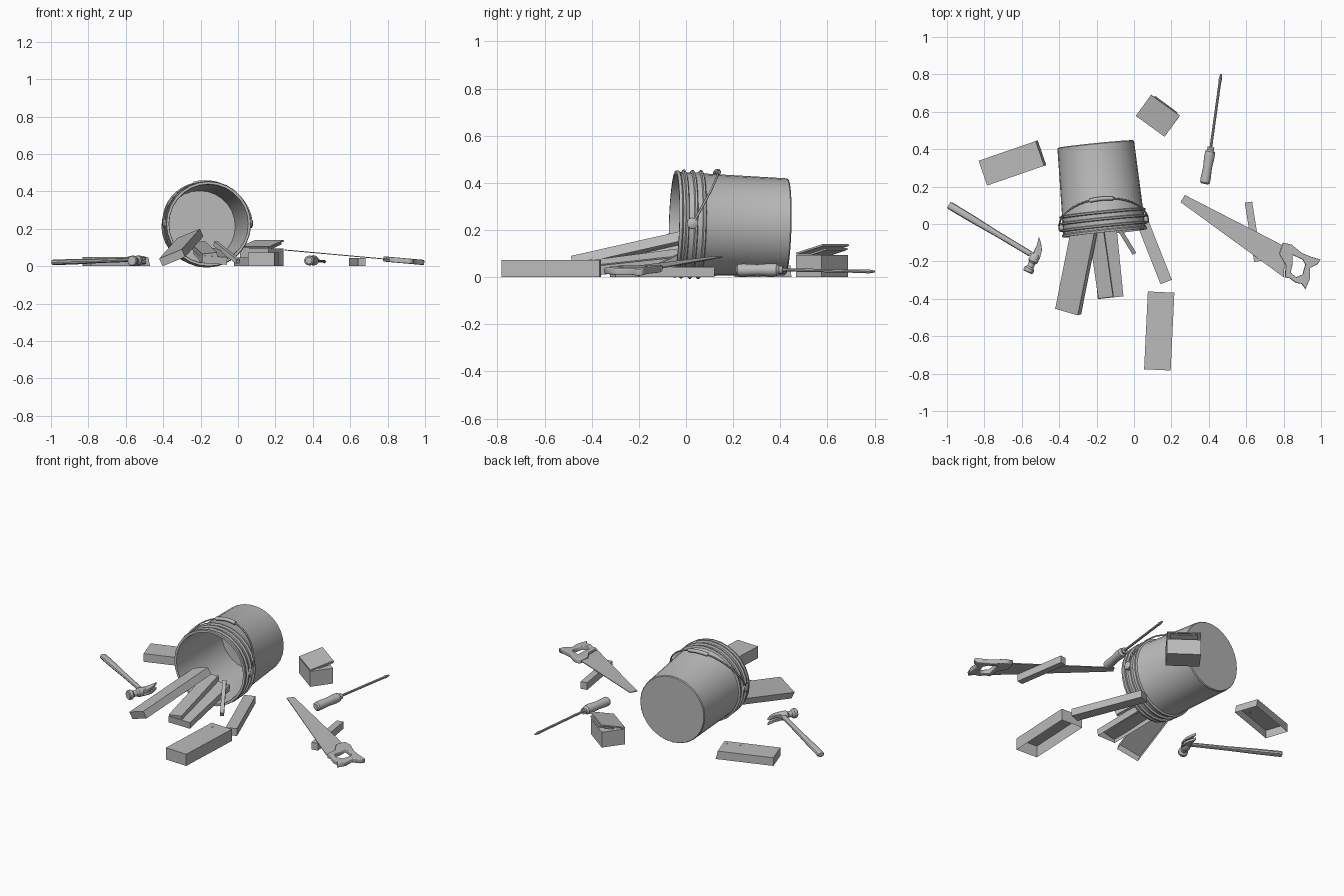
import bpy, bmesh, math
from mathutils import Vector, Matrix

if "Cube" in bpy.data.objects:
    bpy.data.objects.remove(bpy.data.objects["Cube"])

grey = bpy.data.materials.new("plain_grey")
grey.use_nodes = True
COL = (0.5, 0.5, 0.5, 1)
grey.diffuse_color = COL
grey.node_tree.nodes["Principled BSDF"].inputs["Base Color"].default_value = COL


def finish(name, bm, matrix=None, smooth=False):
    bmesh.ops.recalc_face_normals(bm, faces=bm.faces)
    me = bpy.data.meshes.new(name)
    bm.to_mesh(me)
    bm.free()
    ob = bpy.data.objects.new(name, me)
    bpy.context.collection.objects.link(ob)
    me.materials.append(grey)
    if matrix:
        ob.matrix_world = matrix
    if smooth:
        bpy.ops.object.select_all(action="DESELECT")
        bpy.context.view_layer.objects.active = ob
        ob.select_set(True)
        bpy.ops.object.shade_smooth_by_angle(angle=math.radians(35))
    return ob


def frame(a, b, roll=0):
    """Origin at a, local y towards b, local z as near up as possible."""
    a, b = Vector(a), Vector(b)
    y = (b - a).normalized()
    x = y.cross(Vector((0, 0, 1))).normalized()
    m = Matrix((x, y, x.cross(y))).transposed().to_4x4()
    return Matrix.Translation(a) @ m @ Matrix.Rotation(math.radians(roll), 4, "Y")


def plank(name, a, b, width, thick, roll=0, hollow=False, slant=0):
    length = (Vector(b) - Vector(a)).length
    bm = bmesh.new()
    bmesh.ops.create_cube(bm, size=1)
    for v in bm.verts:
        far = v.co.y > 0
        v.co = Vector((v.co.x * width, (v.co.y + 0.5) * length, v.co.z * thick))
        if far and v.co.z > 0:
            v.co.y -= slant
    if hollow:
        under = [f for f in bm.faces if f.calc_center_median().z < -thick * 0.4]
        bmesh.ops.delete(bm, geom=under, context="FACES_ONLY")
    return finish(name, bm, frame(a, b, roll))


def lathe(name, profile, a, b, sides=20, flat=1, roll=0):
    """Spin (radius, distance) points about the line a-b."""
    bm = bmesh.new()
    rings = []
    for r, t in profile:
        rings.append([bm.verts.new((r * math.cos(k * math.tau / sides), t,
                                    r * flat * math.sin(k * math.tau / sides)))
                      for k in range(sides)])
    for p, q in zip(rings, rings[1:]):
        for k in range(sides):
            n = (k + 1) % sides
            bm.faces.new((p[k], p[n], q[n], q[k]))
    bm.faces.new(rings[0])
    bm.faces.new(rings[-1])
    return finish(name, bm, frame(a, b, roll), True)


def tube(name, points, radius, closed=False):
    cu = bpy.data.curves.new(name, "CURVE")
    cu.dimensions = "3D"
    cu.bevel_depth = radius
    cu.bevel_resolution = 1
    cu.use_fill_caps = True
    sp = cu.splines.new("POLY")
    sp.points.add(len(points) - 1)
    for p, co in zip(sp.points, points):
        p.co = (*co, 1)
    ob = bpy.data.objects.new(name, cu)
    bpy.context.collection.objects.link(ob)
    cu.materials.append(grey)
    return ob


def plate(name, loops, thick, bevel, matrix):
    """Flat outline (with optional holes) given thickness."""
    cu = bpy.data.curves.new(name, "CURVE")
    cu.dimensions = "2D"
    cu.fill_mode = "BOTH"
    cu.extrude = thick / 2 - bevel
    cu.bevel_depth = bevel
    cu.offset = -bevel
    for loop in loops:
        sp = cu.splines.new("POLY")
        sp.use_cyclic_u = True
        sp.points.add(len(loop) - 1)
        for p, co in zip(sp.points, loop):
            p.co = (*co, 0, 1)
    ob = bpy.data.objects.new(name, cu)
    bpy.context.collection.objects.link(ob)
    cu.materials.append(grey)
    ob.matrix_world = matrix
    return ob


# Bucket lying on its side, mouth forward, with ribs and rim
mouth, base = Vector((-0.157, -0.05, 0.226)), Vector((-0.205, 0.428, 0.213))
shell = [(0.19, 0.47), (0.21, 0.02), (0.213, 0), (0.226, 0), (0.228, 0.012), (0.221, 0.018)]
for t in (0.035, 0.072, 0.108):
    shell += [(0.22, t - 0.008), (0.231, t - 0.004), (0.231, t + 0.004), (0.22, t + 0.008)]
shell += [(0.217, 0.125), (0.206, 0.475), (0.202, 0.48)]
lathe("bucket", shell, mouth, base, 28)

# Wire handle hinged on two ears, resting back over the bucket
bm_frame = frame(mouth, base)
pivot_t, reach, rise = 0.055, 0.125, 0.225
arc = []
for k in range(25):
    ang = math.pi * k / 24
    s = math.sin(ang)
    arc.append(bm_frame @ Vector((0.238 * math.cos(ang), pivot_t + reach * s, rise * s + 0.004)))
tube("bucket_handle", arc, 0.0045)
tube("handle_grip", arc[10:15], 0.011)
for side, name in ((1, "left_ear"), (-1, "right_ear")):
    a = bm_frame @ Vector((side * 0.215, pivot_t, 0.004))
    b = bm_frame @ Vector((side * 0.243, pivot_t, 0.004))
    lathe(name, [(0.024, 0), (0.024, 0.022), (0.014, 0.028)], a, b, 12)

# Loose boards, open underneath
plank("front_board", (0.125, -0.78, 0.036), (0.145, -0.364, 0.036), 0.142, 0.072, hollow=True)
plank("side_board", (-0.808, 0.272, 0.025), (-0.492, 0.381, 0.025), 0.14, 0.05, hollow=True, slant=0.012)
plank("leaning_board", (-0.352, -0.468, 0.045), (-0.255, 0.02, 0.155), 0.135, 0.045, roll=-22, hollow=True)
plank("low_board", (-0.125, -0.392, 0.032), (-0.17, 0.06, 0.08), 0.135, 0.04, roll=4, hollow=True)
plank("narrow_board", (-0.15, -0.392, 0.055), (-0.215, 0.06, 0.115), 0.08, 0.03, roll=-6)

# Sticks
plank("long_stick", (0.172, -0.31, 0.023), (0.01, 0.1, 0.023), 0.065, 0.045)
plank("saw_support", (0.662, -0.2, 0.022), (0.612, 0.117, 0.022), 0.04, 0.044)
plank("small_stick", (0.0, -0.155, 0.025), (-0.12, 0.04, 0.12), 0.022, 0.025)

# Nail heads on boards
for i, (x, y, z) in enumerate(((0.107, -0.404, 0.07), (-0.585, 0.306, 0.048), (-0.512, 0.33, 0.048))):
    bm = bmesh.new()
    bmesh.ops.create_cone(bm, cap_ends=True, segments=8, radius1=0.007, radius2=0.007, depth=0.008)
    finish(f"nail_head_{i + 1}", bm, Matrix.Translation((x, y, z)))

# Small box with a lifted lid and a loose inner flap
plank("small_box", (0.087, 0.523, 0.047), (0.167, 0.632, 0.047), 0.19, 0.094)
plank("box_lid", (0.087, 0.523, 0.1), (0.168, 0.635, 0.136), 0.19, 0.008)
plank("box_flap", (0.12, 0.57, 0.096), (0.172, 0.64, 0.12), 0.15, 0.008)

# Screwdriver
lathe("screwdriver_grip",
      [(0.018, 0), (0.026, 0.008), (0.027, 0.03), (0.024, 0.09), (0.028, 0.15), (0.026, 0.175),
       (0.016, 0.185), (0.018, 0.2)], (0.378, 0.214, 0.03), (0.412, 0.412, 0.031), 12)
lathe("screwdriver_shaft",
      [(0.007, 0), (0.007, 0.35), (0.009, 0.365), (0.004, 0.395)],
      (0.411, 0.41, 0.031), (0.465, 0.8, 0.024), 8)

# Hammer: handle, poll, neck and split claw
lathe("hammer_handle",
      [(0.017, 0), (0.021, 0.008), (0.02, 0.15), (0.016, 0.3), (0.015, 0.51)],
      (-0.99, 0.102, 0.02), (-0.545, -0.165, 0.035), 10, 0.75)
lathe("hammer_head",
      [(0.024, 0), (0.028, 0.005), (0.028, 0.022), (0.018, 0.032), (0.018, 0.055), (0.026, 0.065),
       (0.026, 0.1), (0.015, 0.118)], (-0.568, -0.258, 0.029), (-0.52, -0.155, 0.031), 12)
claw_path = [(-0.548, -0.175), (-0.538, -0.15), (-0.52, -0.115), (-0.508, -0.067),
             (-0.497, -0.1), (-0.492, -0.14), (-0.505, -0.19)]
for name, z, tilt in (("upper_claw", 0.041, 0.06), ("lower_claw", 0.021, -0.06)):
    m = Matrix.Translation((-0.52, -0.155, z)) @ Matrix.Rotation(tilt, 4, "X") \
        @ Matrix.Translation((0.52, 0.155, 0))
    plate(name, [claw_path], 0.016, 0.002, m)

# Saw resting on its support, sloping down to the handle
lean = Matrix.Translation((0, 0, 0.109)) @ Matrix.Rotation(math.atan(0.09), 4, "Y")
plate("saw_blade", [[(0.25, 0.117), (0.273, 0.155), (0.81, -0.12), (0.805, -0.285)]], 0.005, 0.0005, lean)
grip = [(0.8, -0.1), (0.845, -0.11), (0.9, -0.155), (0.95, -0.175), (1.0, -0.19), (0.985, -0.215),
        (0.945, -0.235), (0.945, -0.29), (0.92, -0.347), (0.9, -0.32), (0.87, -0.315), (0.835, -0.29),
        (0.81, -0.285), (0.815, -0.22), (0.78, -0.16)]
hole = [(0.85, -0.165), (0.905, -0.19), (0.92, -0.215), (0.905, -0.27), (0.87, -0.285), (0.84, -0.26),
        (0.85, -0.215)]
plate("saw_handle", [grip, hole], 0.028, 0.005, lean)
